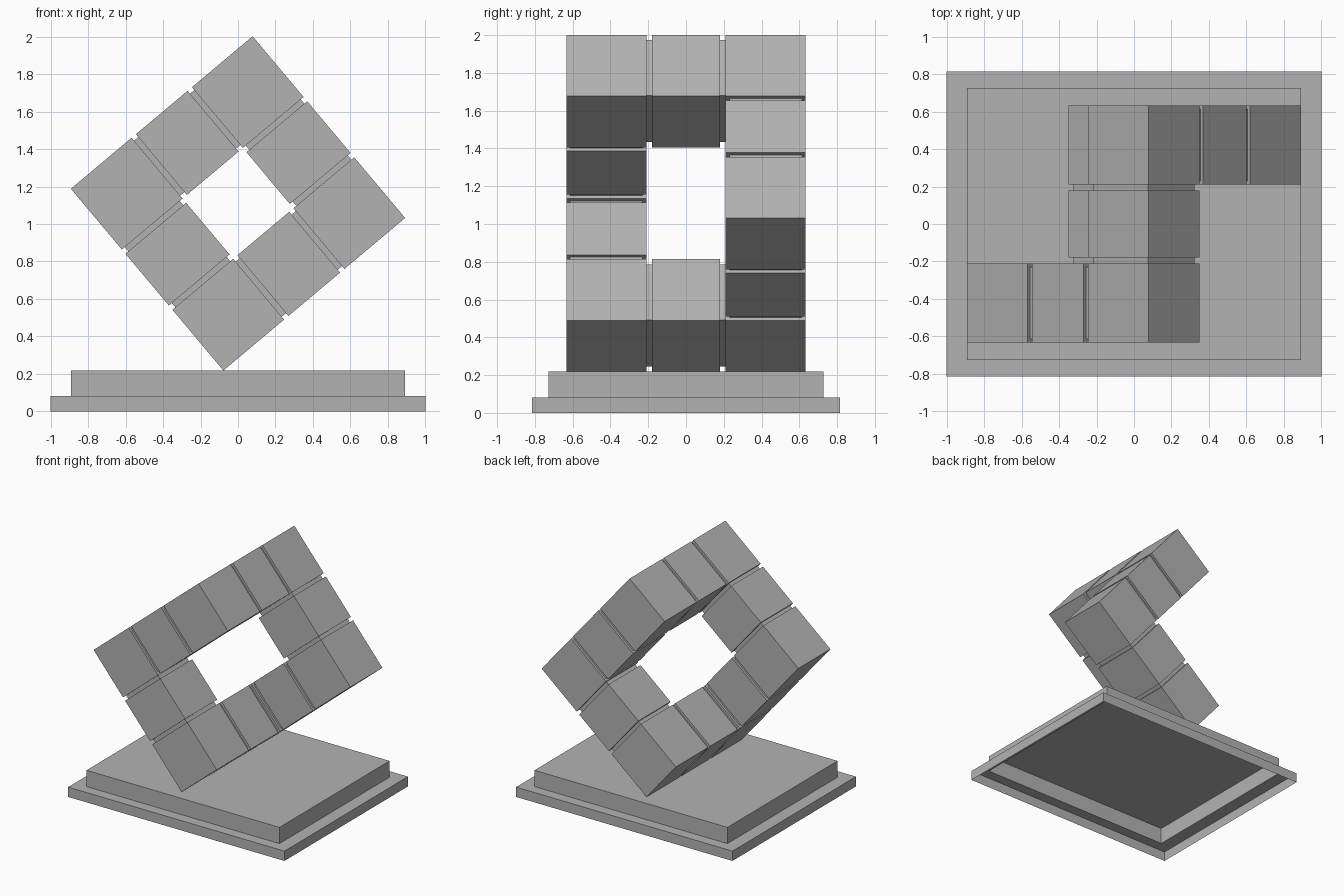
import bpy, bmesh
from math import radians
from mathutils import Matrix

if "Cube" in bpy.data.objects:
    bpy.data.objects.remove(bpy.data.objects["Cube"])

HALF, CORNER, MIDDLE, GAP, INSET = 0.633, 0.423, 0.36, 0.03, 0.02
# tilted frame of the sculpture: local x runs up-right, local z runs up-left
TILT = Matrix.Translation((0, 0, 1.11)) @ Matrix.Rotation(radians(-40), 4, 'Y')

grey = bpy.data.materials.new("dark_grey")
grey.diffuse_color = (0.45, 0.45, 0.45, 1)
grey.use_nodes = True
grey.node_tree.nodes["Principled BSDF"].inputs["Base Color"].default_value = grey.diffuse_color


def add_object(name, bm, matrix=Matrix()):
    me = bpy.data.meshes.new(name)
    bm.to_mesh(me)
    bm.free()
    me.materials.append(grey)
    ob = bpy.data.objects.new(name, me)
    ob.matrix_world = matrix
    bpy.context.collection.objects.link(ob)


def box(name, loc, dims):
    bm = bmesh.new()
    bmesh.ops.create_cube(bm, size=1, matrix=Matrix.Diagonal((*dims, 1)))
    add_object(name, bm, TILT @ Matrix.Translation(loc))


def centre(i):
    return i * (HALF - CORNER / 2)


# closed loop of twelve blocks along the edges of a cube (cell x, y, z)
loop = [(-1, -1, -1), (-1, -1, 0), (-1, -1, 1), (0, -1, 1), (1, -1, 1), (1, 0, 1),
        (1, 1, 1), (1, 1, 0), (1, 1, -1), (0, 1, -1), (-1, 1, -1), (-1, 0, -1)]

for n, cell in enumerate(loop):
    box(f"block_{n + 1}", [centre(i) for i in cell],
        [CORNER if i else MIDDLE for i in cell])
    # recessed connector filling the gap to the next block
    pairs = list(zip(cell, loc_next := loop[(n + 1) % len(loop)]))
    box(f"connector_{n + 1}",
        [centre(a) if a == b else (a + b) * (MIDDLE + GAP) / 2 for a, b in pairs],
        [CORNER - 2 * INSET if a == b else GAP for a, b in pairs])

# stepped plinth: thin shell, open underneath
bm = bmesh.new()
rings = [[bm.verts.new((sx * hx, sy * hy, z))
          for sx, sy in ((-1, -1), (1, -1), (1, 1), (-1, 1))]
         for hx, hy, z in ((1, 0.815, 0), (1, 0.815, 0.082),
                           (0.892, 0.727, 0.082), (0.892, 0.727, 0.218))]
for lo, hi in zip(rings, rings[1:]):
    for k in range(4):
        m = (k + 1) % 4
        bm.faces.new((lo[k], lo[m], hi[m], hi[k]))
bm.faces.new(rings[-1])
add_object("stepped_plinth", bm)
